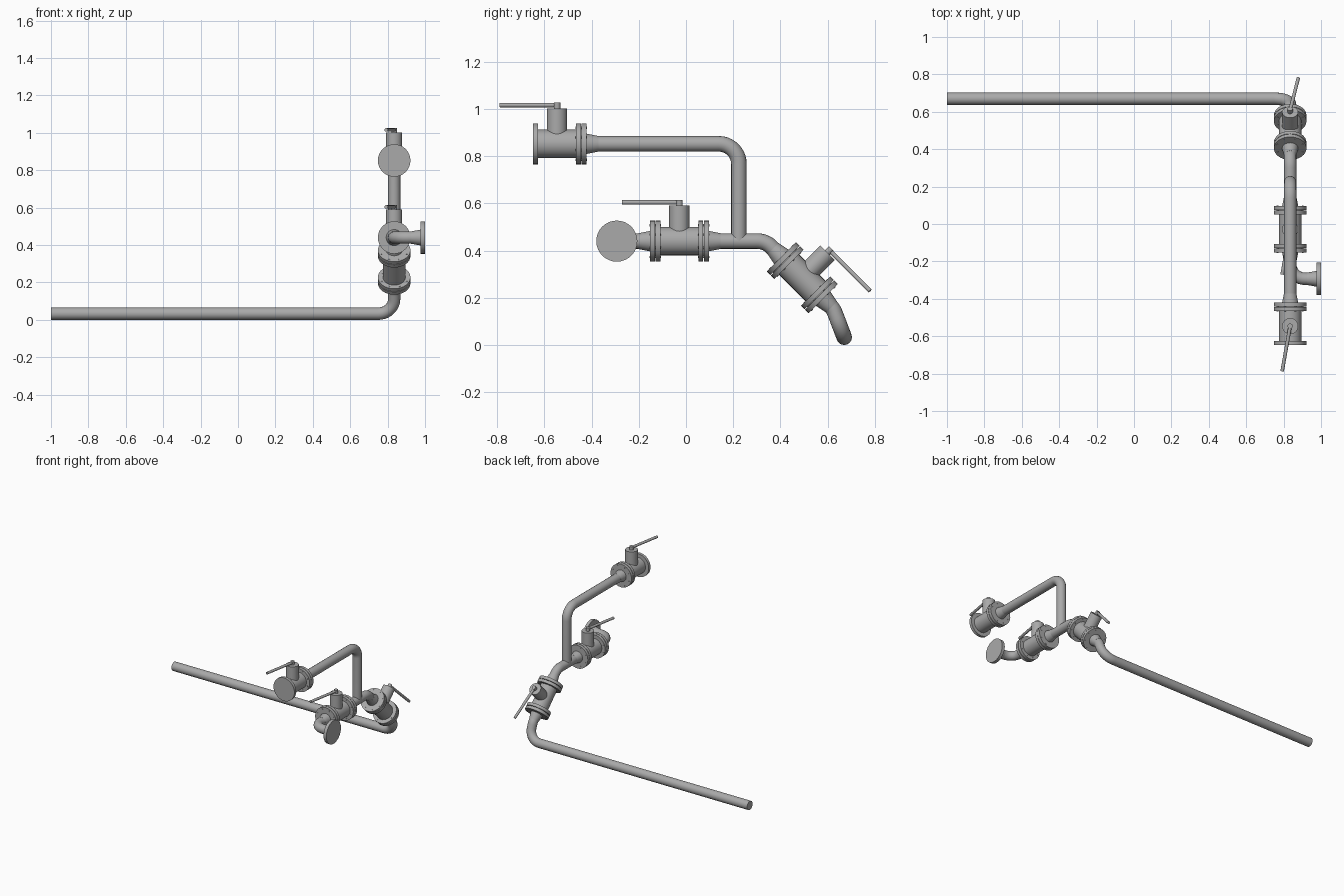
import bpy
import bmesh
import math
from mathutils import Matrix, Vector

if "Cube" in bpy.data.objects:
    bpy.data.objects.remove(bpy.data.objects["Cube"], do_unlink=True)

steel = bpy.data.materials.new("grey_steel")
steel.use_nodes = True
STEEL_COLOUR = (0.4, 0.4, 0.4, 1)
steel.diffuse_color = STEEL_COLOUR
steel.node_tree.nodes["Principled BSDF"].inputs["Base Color"].default_value = STEEL_COLOUR

X = 0.835          # plane of the vertical pipework
PIPE_R = 0.033
FLANGE_R = 0.087
FLANGE_T = 0.021
NECK_R = 0.043
NECK_L = 0.05
HALF = 0.125       # half the valve length over its outer flanges


def smooth(obj):
    bpy.ops.object.select_all(action='DESELECT')
    obj.select_set(True)
    bpy.context.view_layer.objects.active = obj
    bpy.ops.object.shade_smooth_by_angle(angle=math.radians(35))


def add_rod(bm, start, end, r1, r2=None, sides=32):
    """Capped cylinder or cone between two points."""
    start, end = Vector(start), Vector(end)
    axis = end - start
    place = Matrix.Translation((start + end) / 2) @ axis.to_track_quat('Z', 'Y').to_matrix().to_4x4()
    bmesh.ops.create_cone(bm, cap_ends=True, segments=sides, radius1=r1,
                          radius2=r1 if r2 is None else r2, depth=axis.length, matrix=place)


def finish(name, bm, frame=Matrix()):
    mesh = bpy.data.meshes.new(name)
    bm.to_mesh(mesh)
    bm.free()
    mesh.materials.append(steel)
    obj = bpy.data.objects.new(name, mesh)
    obj.matrix_world = frame
    bpy.context.collection.objects.link(obj)
    smooth(obj)
    return obj


def rounded(points, radius, steps=10):
    """Replace each inner corner of a path by an arc."""
    pts = [Vector(p) for p in points]
    path = [pts[0]]
    for a, b, c in zip(pts, pts[1:], pts[2:]):
        u, v = (a - b).normalized(), (c - b).normalized()
        turn = math.pi - u.angle(v)
        tangent = radius * math.tan(turn / 2)
        centre = b + (u + v).normalized() * radius / math.cos(turn / 2)
        first, last = b + u * tangent - centre, b + v * tangent - centre
        for i in range(steps + 1):
            t = i / steps
            path.append(centre + (first * math.sin((1 - t) * turn) + last * math.sin(t * turn)) / math.sin(turn))
    return path + [pts[-1]]


def pipe(name, points, radius=0.085):
    path = rounded(points, radius)
    curve = bpy.data.curves.new(name, 'CURVE')
    curve.dimensions = '3D'
    curve.bevel_depth = PIPE_R
    curve.bevel_resolution = 6
    curve.use_fill_caps = True
    spline = curve.splines.new('POLY')
    spline.points.add(len(path) - 1)
    for point, co in zip(spline.points, path):
        point.co = (*co, 1)
    curve.materials.append(steel)
    obj = bpy.data.objects.new(name, curve)
    bpy.context.collection.objects.link(obj)
    bpy.ops.object.select_all(action='DESELECT')
    obj.select_set(True)
    bpy.context.view_layer.objects.active = obj
    bpy.ops.object.convert(target='MESH')
    smooth(bpy.context.view_layer.objects.active)


def valve(name, frame, open_front=False):
    """Flanged valve along local y with its stem along local z."""
    inner = HALF - 2 * FLANGE_T - 0.003
    # body
    bm = bmesh.new()
    add_rod(bm, (0, -inner - 0.005, 0), (0, inner + 0.005, 0), 0.06)
    finish(name + "_body", bm, frame)
    # flange pairs with necks and bolts
    for side, label in ((-1, "front"), (1, "back")):
        single = open_front and side < 0
        bm = bmesh.new()
        add_rod(bm, (0, side * inner, 0), (0, side * (inner + FLANGE_T), 0), FLANGE_R)
        if not single:
            add_rod(bm, (0, side * (HALF - FLANGE_T), 0), (0, side * HALF, 0), FLANGE_R)
            add_rod(bm, (0, side * (HALF - FLANGE_T - 0.004), 0), (0, side * (HALF - FLANGE_T + 0.001), 0), 0.07)
            add_rod(bm, (0, side * HALF, 0), (0, side * (HALF + NECK_L), 0), NECK_R, PIPE_R)
            for i in range(8):
                a = math.tau * (i + 0.5) / 8
                x, z = 0.073 * math.cos(a), 0.073 * math.sin(a)
                add_rod(bm, (x, side * (inner - 0.002), z), (x, side * (HALF + 0.002), z), 0.005, sides=8)
        finish(name + "_" + label + "_flange", bm, frame)
    # stem
    bm = bmesh.new()
    add_rod(bm, (0, 0, 0.03), (0, 0, 0.15), 0.043)
    finish(name + "_stem", bm, frame)
    # lever and its hub
    bm = bmesh.new()
    add_rod(bm, (0, 0, 0.148), (0, 0, 0.175), 0.014, sides=20)
    add_rod(bm, (0, 0, 0.164), (-0.043, -0.242, 0.164), 0.0095, sides=16)
    finish(name + "_lever", bm, frame)


# three valves; the lower one is turned about and tilted downhill
MID_Z, TOP_Z = 0.44, 0.852
valve("upper_valve", Matrix.Translation((X, -0.546, TOP_Z)), open_front=True)
valve("middle_valve", Matrix.Translation((X, -0.028, MID_Z)))
low = Vector((X, 0.4925, 0.2845))
tilt = Matrix.Rotation(-math.pi / 4, 4, 'X') @ Matrix.Rotation(math.pi, 4, 'Z')
valve("lower_valve", Matrix.Translation(low) @ tilt)

# riser with bend to the upper valve
pipe("riser_pipe", [(X, -0.40, TOP_Z), (X, 0.224, TOP_Z), (X, 0.224, MID_Z)])

# main run from the middle valve to the lower valve
slope = Vector((0, 1, -1)).normalized()
pipe("main_pipe", [(X, 0.11, MID_Z), (X, 0.337, MID_Z), low - slope * (HALF - 0.005)])

# drain line from the lower valve, turning into the long run
pipe("long_pipe", [low + slope * (HALF - 0.005), (X, 0.624, 0.153), (X, 0.67, PIPE_R), (-1, 0.67, PIPE_R)])

# side outlet elbow with end flange
OUT_Y = -0.293
pipe("outlet_elbow", [(X, -0.17, MID_Z), (X, OUT_Y, MID_Z), (0.96, OUT_Y, MID_Z)], 0.08)
bm = bmesh.new()
add_rod(bm, (0.925, OUT_Y, MID_Z), (0.98, OUT_Y, MID_Z), PIPE_R, NECK_R)
add_rod(bm, (0.977, OUT_Y, MID_Z), (1.0, OUT_Y, MID_Z), FLANGE_R)
finish("outlet_flange", bm)
